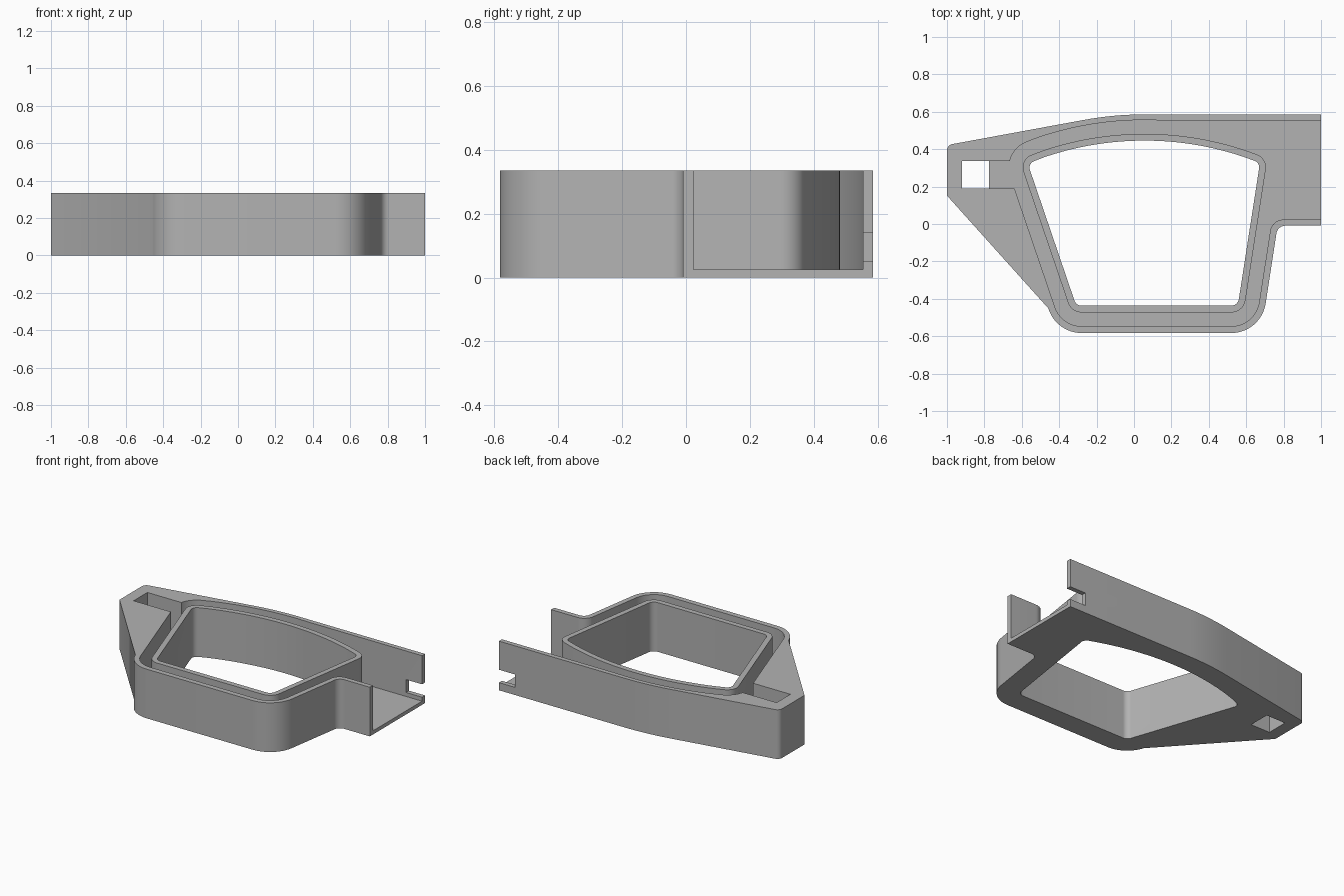
import bpy, bmesh, math
from mathutils import Vector

if "Cube" in bpy.data.objects:
    bpy.data.objects.remove(bpy.data.objects["Cube"])

HEIGHT, FLOOR = 0.335, 0.025


def rounded(corners, steps=10):
    """Closed outline from corners (x, y) or (x, y, fillet radius)."""
    out = []
    for i, c in enumerate(corners):
        p = Vector(c[:2])
        if len(c) == 2:
            out.append(p)
            continue
        r = c[2]
        a = (Vector(corners[i - 1][:2]) - p).normalized()
        b = (Vector(corners[(i + 1) % len(corners)][:2]) - p).normalized()
        half = a.angle(b) / 2
        centre = p + (a + b).normalized() * (r / math.sin(half))
        t = r / math.tan(half)
        start = (p + a * t - centre).normalized()
        end = (p + b * t - centre).normalized()
        out += [centre + start.slerp(end, k / steps) * r for k in range(steps + 1)]
    return out


def arc(cx, cy, r, a0, a1, steps):
    angles = [math.radians(a0 + (a1 - a0) * k / steps) for k in range(steps + 1)]
    return [(cx + r * math.cos(a), cy + r * math.sin(a)) for a in angles]


def offset(points, d):
    """Move a counter-clockwise outline outwards by d."""
    out = []
    for i, p in enumerate(points):
        e1 = (p - points[i - 1]).normalized()
        e2 = (points[(i + 1) % len(points)] - p).normalized()
        n1, n2 = Vector((e1.y, -e1.x)), Vector((e2.y, -e2.x))
        out.append(p + (n1 + n2) * (d / (1 + n1.dot(n2))))
    return out


def prism(name, points, z0, z1):
    bm = bmesh.new()
    face = bm.faces.new([bm.verts.new((p[0], p[1], z0)) for p in points])
    top = bmesh.ops.extrude_face_region(bm, geom=[face])["geom"]
    bmesh.ops.translate(bm, vec=(0, 0, z1 - z0),
                        verts=[v for v in top if isinstance(v, bmesh.types.BMVert)])
    bmesh.ops.recalc_face_normals(bm, faces=bm.faces)
    mesh = bpy.data.meshes.new(name)
    bm.to_mesh(mesh)
    bm.free()
    obj = bpy.data.objects.new(name, mesh)
    bpy.context.collection.objects.link(obj)
    return obj


def box(x0, x1, y0, y1):
    return [(x0, y0), (x1, y0), (x1, y1), (x0, y1)]


def combine(target, tool, operation):
    mod = target.modifiers.new(operation.title(), 'BOOLEAN')
    mod.operation, mod.solver, mod.object = operation, 'EXACT', tool
    bpy.context.view_layer.objects.active = target
    bpy.ops.object.modifier_apply(modifier=mod.name)
    bpy.data.objects.remove(tool)


# Window opening: tapered sides with a bowed back edge
bow = arc(0.056, -1.212, 1.658, 71.2, 108.8, 28)
opening = rounded([(-0.309, -0.437, 0.042), (0.555, -0.437, 0.042),
                   (0.6735, 0.327, 0.037)] + bow + [(-0.568, 0.323, 0.037)])

# Outer body outline
body_outline = rounded(
    arc(-0.28, -0.397, 0.186, 197, 270, 12) + arc(0.52, -0.397, 0.186, 270, 351, 12)
    + [(0.768, -0.009, 0.048), (1, -0.009), (1, 0.586),
       (-0.107, 0.586, 1.8), (-1, 0.422, 0.035), (-1, 0.152)])
body = prism("housing_frame", body_outline, 0, HEIGHT)

# Channel around the window, running out through the right-hand arm
arm = rounded([(0.056, 0.554), (0.056, 0.3), (0.5, 0), (0.687, -0.28),
               (0.737, 0.024, 0.075), (1.1, 0.024), (1.1, 0.554)])
combine(body, prism("channel_cutter", offset(opening, 0.11), FLOOR, 0.5), 'DIFFERENCE')
combine(body, prism("arm_cutter", arm, FLOOR, 0.5), 'DIFFERENCE')

# Slot from the channel to the square hole in the pointed end
combine(body, prism("slot_cutter", box(-0.92, -0.55, 0.19, 0.338), FLOOR, 0.5), 'DIFFERENCE')
combine(body, prism("hole_cutter", box(-0.92, -0.775, 0.19, 0.338), -0.1, 0.5), 'DIFFERENCE')

# Notch in the end of the back wall
combine(body, prism("notch_cutter", box(0.88, 1.1, 0.5, 0.7), 0.052, 0.14), 'DIFFERENCE')

# Inner wall, then the window cut through everything
combine(body, prism("inner_wall", offset(opening, 0.036), 0.01, HEIGHT), 'UNION')
combine(body, prism("window_cutter", opening, -0.1, 0.5), 'DIFFERENCE')

# Colour and shading
grey = bpy.data.materials.new("plain_grey")
grey.use_nodes = True
colour = (0.45, 0.45, 0.45, 1)
grey.diffuse_color = colour
grey.node_tree.nodes["Principled BSDF"].inputs["Base Color"].default_value = colour
body.data.materials.clear()
body.data.materials.append(grey)
bpy.ops.object.select_all(action='DESELECT')
body.select_set(True)
bpy.context.view_layer.objects.active = body
bpy.ops.object.shade_smooth_by_angle(angle=math.radians(30))
